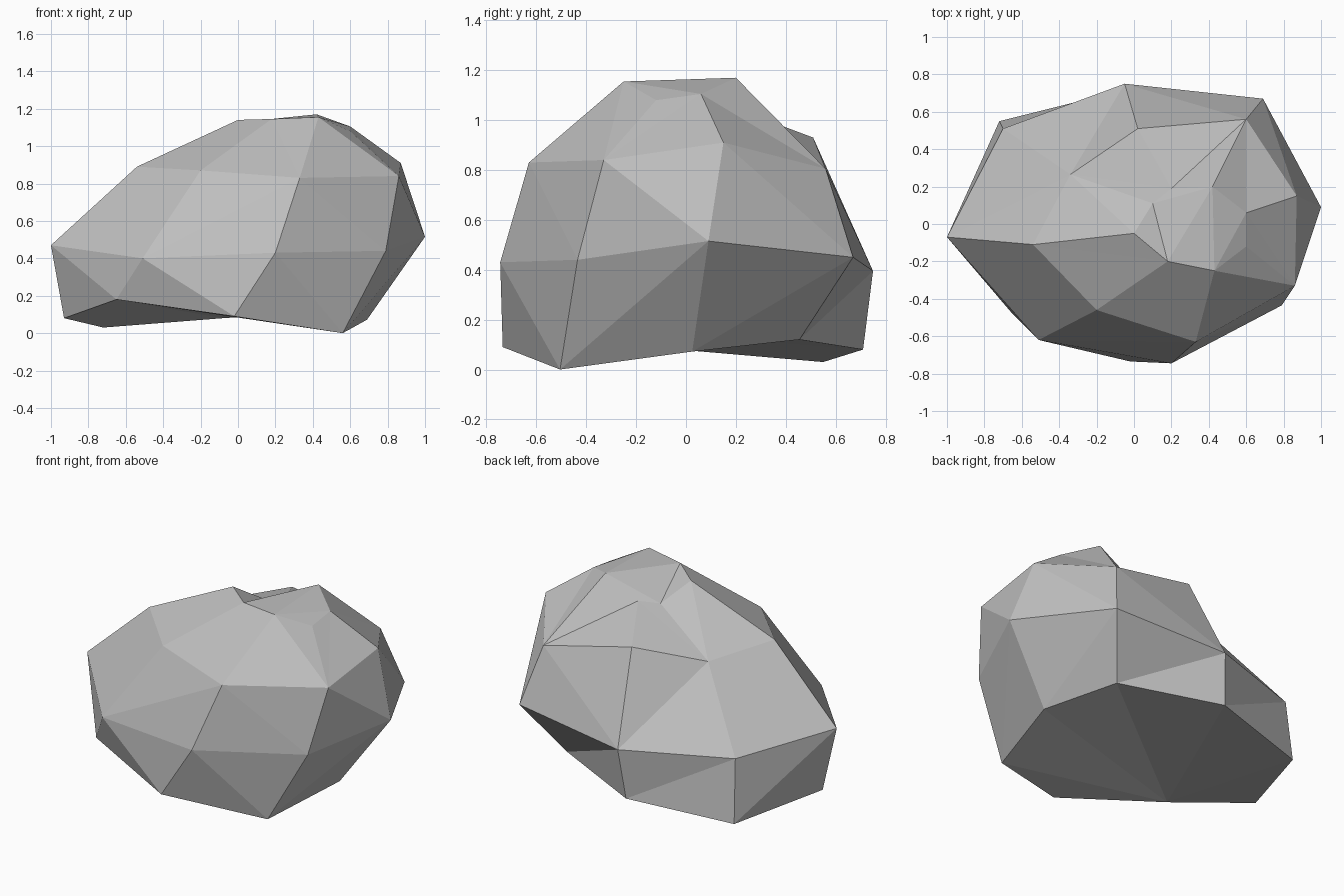
import bpy
import bmesh

# Start by removing the default object
default = bpy.data.objects.get("Cube")
if default:
    bpy.data.objects.remove(default, do_unlink=True)


def make_material(name, rgb):
    mat = bpy.data.materials.new(name)
    mat.use_nodes = True
    colour = (*rgb, 1.0)
    mat.diffuse_color = colour
    mat.node_tree.nodes["Principled BSDF"].inputs["Base Color"].default_value = colour
    return mat


# Corners of the boulder, grouped by level from the ground to the crown
underside = [(.56, -.505, 0), (.69, .025, .072), (.51, .455, .12), (-.08, .71, .08),
             (-.72, .55, .03), (-.93, -.03, .08), (-.02, -.735, .09)]
waist = [(.79, -.435, .44), (1, .09, .515), (.69, .67, .45), (-.05, .75, .395),
         (-.7, .51, .42), (-1, -.07, .47), (-.51, -.62, .4), (.2, -.745, .43)]
shoulder = [(.86, -.33, .84), (.87, .15, .91), (.02, .51, .93),
            (-.54, -.11, .89), (-.2, -.46, .87), (.33, -.63, .83)]
crown = [(0, -.05, 1.14), (.43, -.25, 1.155), (.42, .2, 1.17), (.6, -.12, 1.08)]

# Corners in hollows, with how far each is pressed down after wrapping
notch_right = (.2, .19, 1.05)
notch_left = (.1, .11, 1.03)
back_slope = (-.34, .265, .842)
pressed = {notch_right: .115,
           notch_left: .125,
           back_slope: .05,
           (.18, -.2, 1.145): .02,       # notch front lip
           (.6, .56, .805): .18,         # back shoulder
           (.6, .06, 1.105): .01,        # crown edge
           (-.65, -.48, .18): -.48}      # raised hub of the underside

# Ridges and valleys that join two corners across a hollow
creases = [(waist[3], underside[2]),
           (waist[4], underside[3]),
           (waist[3], back_slope),
           (crown[0], back_slope),
           (crown[2], notch_left)]


def crease(bm, a, b):
    """Turn the edge lying between corners a and b so that it joins them."""
    if bm.edges.get((a, b)):
        return
    for edge in bm.edges:
        tips = {v for f in edge.link_faces for v in f.verts} - set(edge.verts)
        if tips == {a, b}:
            c, d = edge.verts
            bmesh.ops.delete(bm, geom=[edge], context='EDGES')
            bm.faces.new((a, b, c))
            bm.faces.new((b, a, d))
            return


def build_boulder(name, material):
    bm = bmesh.new()
    corners = {}
    for co in underside + waist + shoulder + crown + list(pressed):
        corners[co] = bm.verts.new(co)
        corners[co].co.z += pressed.get(co, 0)

    # Wrap a faceted skin round the corners, then press in the hollows
    bmesh.ops.convex_hull(bm, input=list(bm.verts), use_existing_faces=False)
    for co, depth in pressed.items():
        corners[co].co.z -= depth
    for start, end in creases:
        crease(bm, corners[start], corners[end])
    loose = [v for v in bm.verts if not v.link_faces]
    bmesh.ops.delete(bm, geom=loose, context='VERTS')
    bmesh.ops.recalc_face_normals(bm, faces=list(bm.faces))
    for face in bm.faces:
        face.smooth = False

    mesh = bpy.data.meshes.new(name)
    bm.to_mesh(mesh)
    bm.free()
    mesh.materials.append(material)
    obj = bpy.data.objects.new(name, mesh)
    bpy.context.collection.objects.link(obj)
    return obj


build_boulder("boulder", make_material("stone grey", (.52, .52, .52)))
